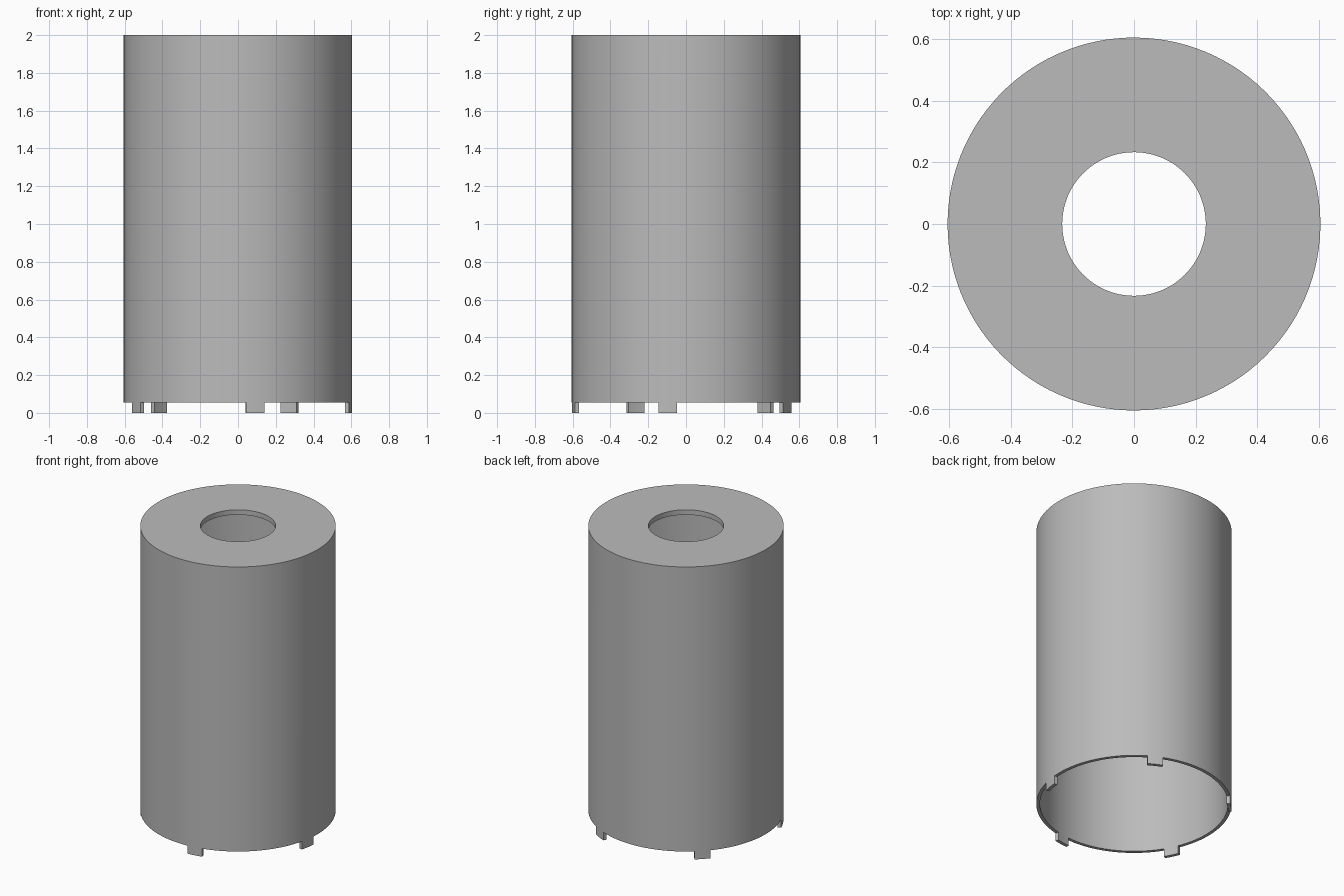
import bpy
import bmesh
from math import cos, sin, radians

cube = bpy.data.objects.get("Cube")
if cube:
    bpy.data.objects.remove(cube, do_unlink=True)

OUTER, INNER, HOLE = 0.605, 0.583, 0.233
TOP, LID_UNDER, RIM = 2.0, 1.966, 0.055
TABS, TAB_CENTRE, TAB_HALF = 5, -81.3, 4.7
TAB_STEPS, GAP_STEPS = 3, 20

grey = bpy.data.materials.new("plain grey")
grey.use_nodes = True
colour = (0.5, 0.5, 0.5, 1)
grey.diffuse_color = colour
grey.node_tree.nodes["Principled BSDF"].inputs["Base Color"].default_value = colour

# Angles round the can, with steps landing exactly on the tab edges
pitch = 360 / TABS
angles, is_tab = [], []
for t in range(TABS):
    start = TAB_CENTRE - TAB_HALF + t * pitch
    for i in range(TAB_STEPS):
        angles.append(start + 2 * TAB_HALF * i / TAB_STEPS)
        is_tab.append(True)
    for i in range(GAP_STEPS):
        angles.append(start + 2 * TAB_HALF + (pitch - 2 * TAB_HALF) * i / GAP_STEPS)
        is_tab.append(False)

# Hollow can: closed wall profile revolved, open below, with a hole in the lid
profile = [(OUTER, RIM), (OUTER, TOP), (HOLE, TOP),
           (HOLE, LID_UNDER), (INNER, LID_UNDER), (INNER, RIM)]
bm = bmesh.new()
rings = [[bm.verts.new((r * cos(radians(a)), r * sin(radians(a)), z))
          for r, z in profile] for a in angles]
tab_faces = []
for k, ring in enumerate(rings):
    after = rings[(k + 1) % len(rings)]
    for j in range(len(profile)):
        n = (j + 1) % len(profile)
        face = bm.faces.new((ring[j], after[j], after[n], ring[n]))
        if n == 0 and is_tab[k]:
            tab_faces.append(face)

# Locking tabs drawn down from the rim
drawn = bmesh.ops.extrude_face_region(bm, geom=tab_faces)["geom"]
for v in drawn:
    if isinstance(v, bmesh.types.BMVert):
        v.co.z = 0
bmesh.ops.delete(bm, geom=[f for f in tab_faces if f.is_valid], context="FACES_ONLY")
bmesh.ops.recalc_face_normals(bm, faces=bm.faces)

mesh = bpy.data.meshes.new("tabbed_can")
bm.to_mesh(mesh)
bm.free()
mesh.materials.append(grey)
can = bpy.data.objects.new("tabbed_can", mesh)
bpy.context.collection.objects.link(can)
bpy.ops.object.select_all(action="DESELECT")
can.select_set(True)
bpy.context.view_layer.objects.active = can
bpy.ops.object.shade_smooth_by_angle(angle=radians(30))
